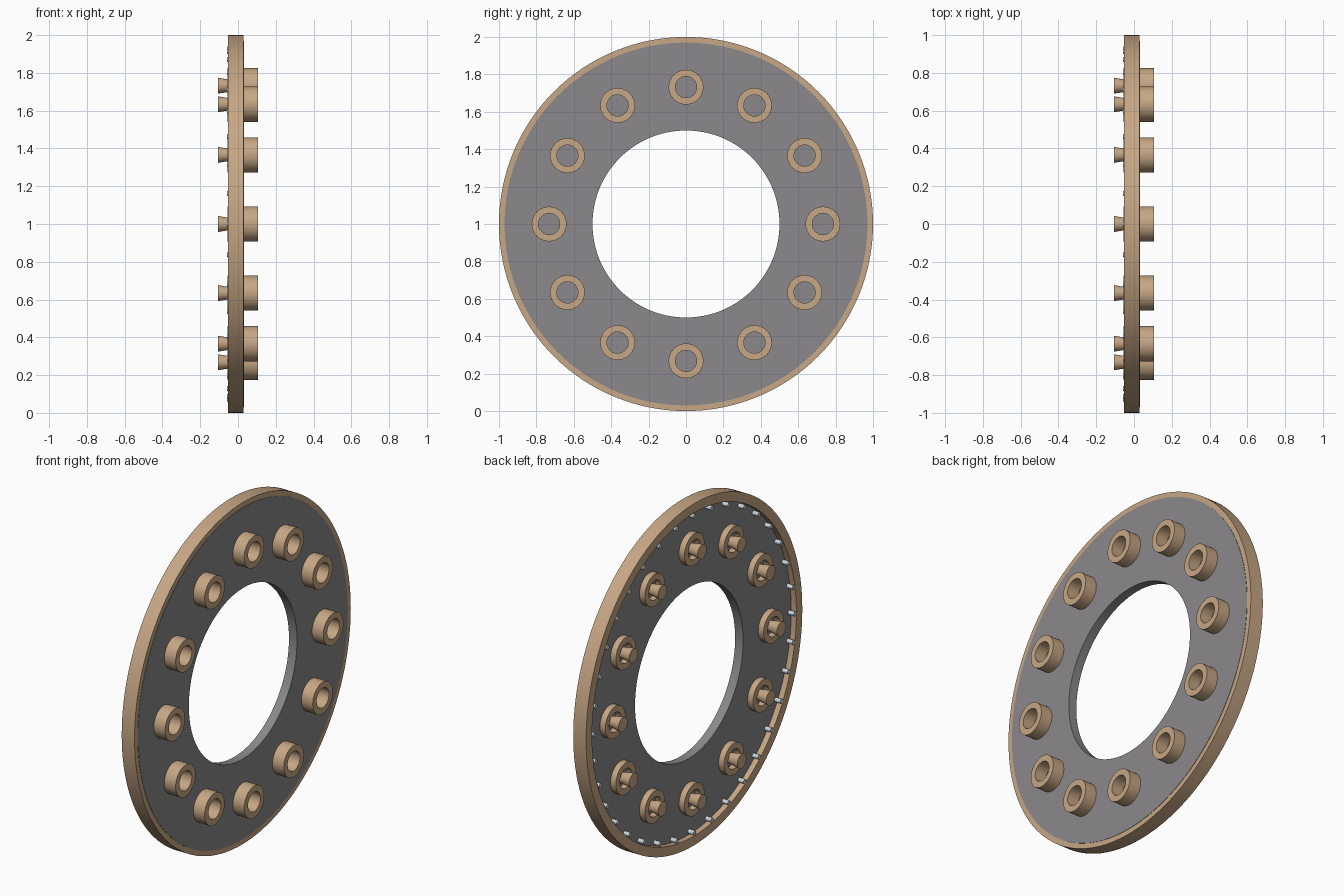
import bpy, bmesh, math
from mathutils import Matrix, Vector

cube = bpy.data.objects.get("Cube")
if cube:
    bpy.data.objects.remove(cube, do_unlink=True)


def material(name, rgb):
    m = bpy.data.materials.new(name)
    m.use_nodes = True
    m.diffuse_color = (*rgb, 1)
    m.node_tree.nodes["Principled BSDF"].inputs["Base Color"].default_value = (*rgb, 1)
    return m


TAN = material("tan metal", (0.57, 0.385, 0.235))
GREY = material("grey plate", (0.26, 0.25, 0.26))
STEEL = material("light steel", (0.60, 0.66, 0.70))
CENTRE = Vector((0, 0, 1))


def lathe(name, profile, segments, mat, centre=CENTRE):
    """Spin a closed (x, radius) profile about the x axis."""
    bm = bmesh.new()
    rings = []
    for i in range(segments):
        a = math.tau * i / segments
        rings.append([bm.verts.new((x, r * math.sin(a), r * math.cos(a))) for x, r in profile])
    n = len(profile)
    for i in range(segments):
        p, q = rings[i], rings[(i + 1) % segments]
        for j in range(n):
            k = (j + 1) % n
            bm.faces.new((p[j], p[k], q[k], q[j]))
    return finish(name, bm, mat, centre)


def peg(name, x0, r0, x1, r1, segments, mat, centre):
    """Solid cylinder or cone lying along the x axis."""
    bm = bmesh.new()
    place = Matrix.Translation(((x0 + x1) / 2, 0, 0)) @ Matrix.Rotation(math.pi / 2, 4, "Y")
    bmesh.ops.create_cone(bm, cap_ends=True, segments=segments, radius1=r0, radius2=r1,
                          depth=x1 - x0, matrix=place)
    return finish(name, bm, mat, centre)


def finish(name, bm, mat, centre):
    bmesh.ops.recalc_face_normals(bm, faces=bm.faces)
    mesh = bpy.data.meshes.new(name)
    bm.to_mesh(mesh)
    bm.free()
    mesh.materials.append(mat)
    ob = bpy.data.objects.new(name, mesh)
    ob.location = centre
    bpy.context.collection.objects.link(ob)
    bpy.ops.object.select_all(action="DESELECT")
    ob.select_set(True)
    bpy.context.view_layer.objects.active = ob
    bpy.ops.object.shade_smooth_by_angle(angle=math.radians(35))
    return ob


def tube(x0, x1, inner, outer):
    return [(x0, inner), (x1, inner), (x1, outer), (x0, outer)]


def around(radius, count):
    for i in range(count):
        a = math.tau * i / count
        yield i + 1, CENTRE + Vector((0, radius * math.sin(a), radius * math.cos(a)))


# Outer rim and the recessed plate it holds
lathe("outer_rim", tube(-0.053, 0.03, 0.945, 1.0), 128, TAN)
lathe("ring_plate", tube(-0.02, 0.032, 0.5, 0.97), 128, GREY)

# Twelve sockets through the plate, each with a flared pin on the back
for i, c in around(0.732, 12):
    lathe(f"socket_{i}", tube(-0.055, 0.105, 0.057, 0.093), 40, TAN, c)
    peg(f"flared_pin_{i}", -0.105, 0.042, -0.015, 0.027, 32, TAN, c)

# Small studs just inside the rim
for i, c in around(0.927, 36):
    peg(f"rim_stud_{i}", -0.057, 0.013, -0.015, 0.013, 16, STEEL, c)
